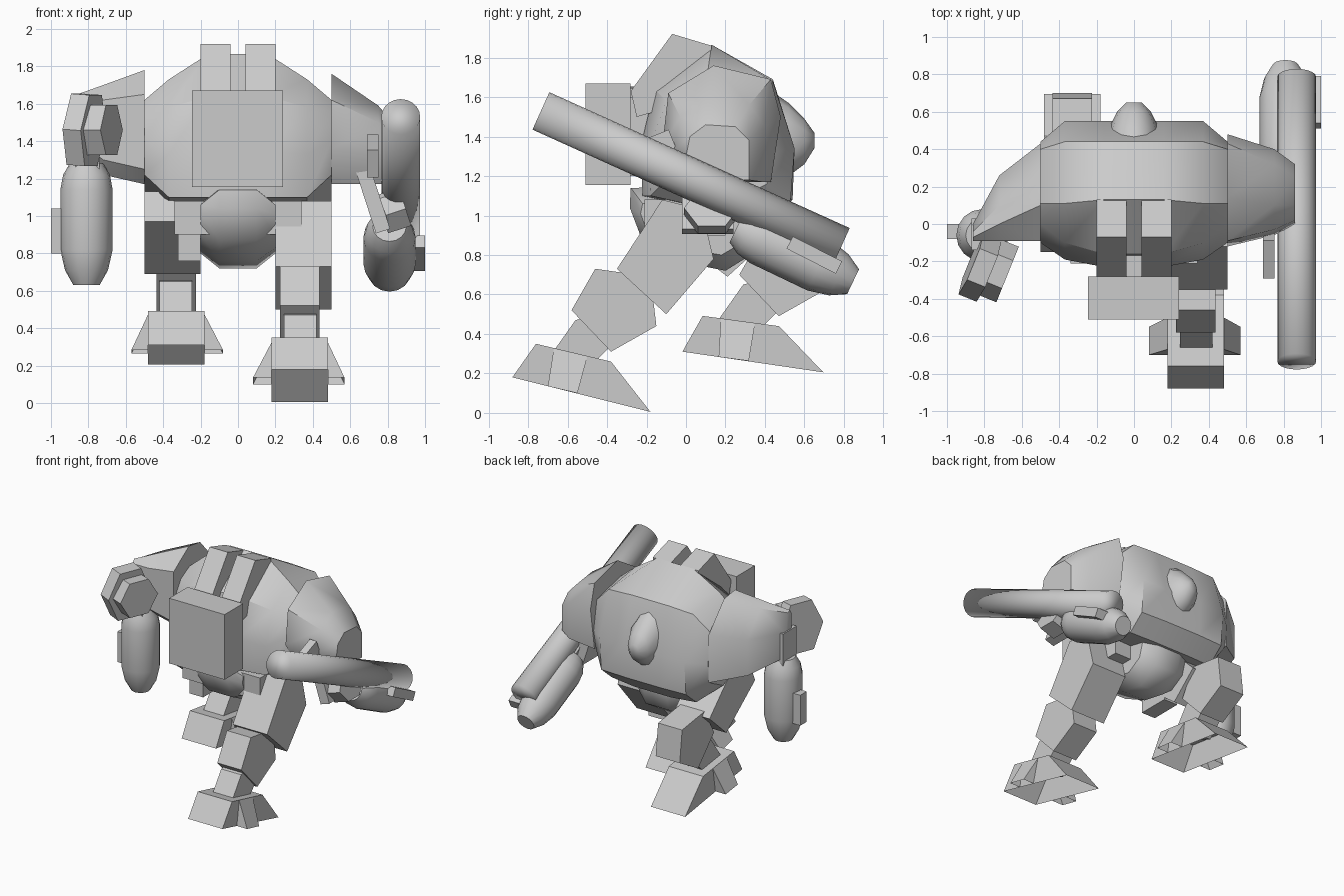
import bpy, bmesh, math
from mathutils import Matrix, Vector

cube = bpy.data.objects.get("Cube")
if cube:
    bpy.data.objects.remove(cube, do_unlink=True)

GREY = (0.6, 0.6, 0.6, 1)
mat = bpy.data.materials.new("light_grey")
mat.use_nodes = True
mat.diffuse_color = GREY
mat.node_tree.nodes["Principled BSDF"].inputs["Base Color"].default_value = GREY


def finish(name, bm, matrix=None, angle=35):
    if matrix is not None:
        bm.transform(matrix)
    bmesh.ops.recalc_face_normals(bm, faces=bm.faces[:])
    mesh = bpy.data.meshes.new(name)
    bm.to_mesh(mesh)
    bm.free()
    mesh.materials.append(mat)
    ob = bpy.data.objects.new(name, mesh)
    bpy.context.collection.objects.link(ob)
    bpy.ops.object.select_all(action="DESELECT")
    ob.select_set(True)
    bpy.context.view_layer.objects.active = ob
    bpy.ops.object.shade_smooth_by_angle(angle=math.radians(angle))
    return ob


def loft(name, rings, matrix=None, angle=35):
    """Skin closed rings of 3D points and cap both ends."""
    bm = bmesh.new()
    loops = [[bm.verts.new(p) for p in ring] for ring in rings]
    n = len(loops[0])
    for a, b in zip(loops, loops[1:]):
        for i in range(n):
            bm.faces.new((a[i], a[(i + 1) % n], b[(i + 1) % n], b[i]))
    bm.faces.new(loops[0])
    bm.faces.new(loops[-1])
    return finish(name, bm, matrix, angle)


def section(x, profile):
    return [(x, y, z) for y, z in profile]


def prism(name, profile, x0, x1, matrix=None):
    return loft(name, [section(x0, profile), section(x1, profile)], matrix, 20)


def box(name, lo, hi, matrix=None):
    return prism(name, [(lo[1], lo[2]), (hi[1], lo[2]), (hi[1], hi[2]), (lo[1], hi[2])],
                 lo[0], hi[0], matrix)


def turned(name, profile, start, direction, sides=16, angle=40):
    """Lathe (distance, radius) pairs along a direction."""
    rot = Vector(direction).to_track_quat("Z", "X").to_matrix().to_4x4()
    rings = [[(r * math.cos(t * math.tau / sides), r * math.sin(t * math.tau / sides), d)
              for t in range(sides)] for d, r in profile]
    return loft(name, rings, Matrix.Translation(start) @ rot, angle)


def place(x, y, z, rx=0, ry=0, rz=0):
    m = Matrix.Translation((x, y, z))
    for a, axis in ((rz, "Z"), (ry, "Y"), (rx, "X")):
        m = m @ Matrix.Rotation(math.radians(a), 4, axis)
    return m


# Torso hull, from flank to flank
flank = [(-.06, 1.22), (-.1, 1.4), (0, 1.56), (.11, 1.62), (.4, 1.55), (.44, 1.32), (.41, 1.16), (.25, 1.08)]
shoulder_line = [(-.18, 1.1), (-.19, 1.33), (-.1, 1.58), (.11, 1.73), (.44, 1.68), (.55, 1.34), (.53, 1.08), (.4, .97)]
middle = [(-.22, 1.1), (-.23, 1.35), (-.16, 1.64), (.13, 1.865), (.44, 1.69), (.55, 1.34), (.54, 1.08), (.42, .96)]
loft("torso", [section(-.5, flank), section(-.37, shoulder_line), section(-.16, middle),
               section(.16, middle), section(.37, shoulder_line), section(.5, flank)], angle=35)

# Tapered dome on the back: depth, half width, bottom, top
dome = []
for y, w, z0, z1 in ((.42, .14, 1.17, 1.64), (.52, .13, 1.2, 1.57), (.6, .09, 1.26, 1.49), (.65, .04, 1.34, 1.42)):
    dome.append([(w * math.cos(t * math.tau / 12), y, (z0 + z1) / 2 + (z1 - z0) / 2 * math.sin(t * math.tau / 12))
                 for t in range(12)])
loft("back_dome", dome, angle=50)

# Rounded belly with a flat sloping nose
belly_mid = [(-.28, 1.14), (-.285, 1.04), (-.22, .87), (0, .76), (.2, .72), (.36, .82), (.4, 1.0), (.35, 1.15)]
belly_side = [(-.22, 1.06), (-.23, 1.01), (-.19, .9), (0, .83), (.18, .8), (.3, .87), (.34, 1.0), (.3, 1.1)]
loft("belly", [section(-.2, belly_side), section(-.1, belly_mid),
               section(.1, belly_mid), section(.2, belly_side)], angle=50)

# Front launcher box and the two roof blocks
box("launcher_box", (-.245, -.51, 1.155), (.24, -.28, 1.67))
box("launcher_mount", (-.15, -.3, 1.2), (.15, -.15, 1.6))
for side, x in (("right", -.2), ("left", .04)):
    prism(side + "_roof_block", [(-.28, 1.63), (-.07, 1.92), (.13, 1.86), (.12, 1.6), (-.25, 1.5)], x, x + .16)

# Hip crossbar
box("hip_crossbar", (-.34, -.21, .9), (.34, .2, 1.08))
box("hip_block", (-.32, -.15, .76), (-.2, .1, .9))

# Shoulders, from the torso outwards
loft("left_shoulder", [
    section(.5, [(-.12, 1.35), (-.09, 1.62), (.14, 1.76), (.43, 1.69), (.48, 1.5), (.43, 1.17), (0, 1.17)]),
    section(.75, [(-.06, 1.33), (-.03, 1.5), (.1, 1.59), (.32, 1.56), (.4, 1.45), (.39, 1.17), (.02, 1.17)]),
    section(.86, [(0, 1.3), (.02, 1.4), (.1, 1.46), (.25, 1.45), (.32, 1.38), (.32, 1.18), (.05, 1.18)])], angle=40)
loft("right_shoulder", [
    section(-.5, [(-.09, 1.25), (-.09, 1.65), (.1, 1.78), (.24, 1.76), (.43, 1.55), (.43, 1.17), (0, 1.17)]),
    section(-.72, [(-.09, 1.3), (-.09, 1.62), (0, 1.7), (.1, 1.69), (.26, 1.5), (.26, 1.22), (0, 1.22)]),
    section(-.86, [(-.09, 1.4), (-.09, 1.62), (-.07, 1.65), (-.04, 1.64), (0, 1.5), (0, 1.3), (-.04, 1.3)])], angle=40)


# Elbows: a six-sided hub with a block beside it
def hexagon(r, h):
    return [(r * math.cos(i * math.pi / 3), h * math.sin(i * math.pi / 3)) for i in range(6)]


prism("right_elbow_hub", hexagon(.16, .155), -.06, .08, place(-.75, -.24, 1.46, rz=-22))
prism("right_elbow_block", hexagon(.18, .22), -.055, .05, place(-.82, -.23, 1.46, rz=-22, ry=4))
box("right_elbow_link", (-.87, -.14, 1.22), (-.74, .03, 1.5))
prism("left_elbow_hub", hexagon(.14, .11), -.07, .06, place(.84, .13, 1.02, ry=-18))
box("left_elbow_block", (-.04, -.13, -.18), (.04, .13, .18), place(.72, .11, 1.09, ry=-18))
box("left_elbow_link", (-.06, -.08, -.08), (.06, .08, .08), place(.78, .14, 1.04, ry=-18))

# Forearms, each with a plate on the outer side
FOREARM = [(0, .09), (.06, .125), (.14, .14), (.46, .14), (.57, .115), (.65, .07)]
turned("right_forearm", FOREARM, (-.81, -.06, 1.28), (0, 0, -1))
box("right_forearm_plate", (-1.0, -.08, .8), (-.9, 0, 1.04))
turned("left_forearm", FOREARM, (.81, .26, .945), (0, .9, -.43))
box("left_forearm_plate", (-.05, -.14, -.035), (.05, .14, .035), place(.95, .65, .8, rx=-27))

# Long cannon and its sight fin
turned("cannon", [(0, .104), (1.67, .104)], (.87, -.735, 1.53), (0, 1.525, -.69), 20, 100)
box("sight_fin", (.69, -.11, -.08), (.75, .11, .08), place(0, -.16, 1.32, rx=22))


# Legs, drawn for the left side and moved for the right
def foot_shell(name, matrix):
    """Hollow foot, open underneath, with a flared skirt on each side."""
    bm = bmesh.new()
    profile = [(-.88, .18), (-.76, .35), (-.38, .26), (-.18, .005)]
    inner, outer = [[bm.verts.new(p) for p in section(x, profile)] for x in (.18, .48)]
    for i in range(3):
        bm.faces.new((inner[i], inner[i + 1], outer[i + 1], outer[i]))
    for wall, x, flare in ((inner, .18, .08), (outer, .48, .57)):
        bm.faces.new(wall)
        front, back = [[bm.verts.new(p) for p in ((x, ty, tz), (flare, by, bz), (x, by, bz))]
                       for ty, tz, by, bz in ((-.67, .325, -.7, .135), (-.5, .285, -.55, .1))]
        bm.faces.new(front)
        bm.faces.new(back)
        bm.faces.new((front[0], back[0], back[1], front[1]))
    finish(name, bm, matrix, 20)


prism("left_thigh", [(-.12, 1.08), (-.35, .73), (-.1, .5), (.14, .78), (.08, 1.03)], .2, .5)
prism("right_thigh", [(-.15, .97), (-.08, 1.13), (.2, 1.1), (.42, .88), (.21, .69)], -.5, -.2)

mirror = Matrix.Diagonal((-1, 1, 1, 1))
stride = Matrix.Translation((0, .85, .18)) @ mirror
foot_turn = place(0, .33, .345, rx=5.7) @ place(0, .53, -.18) @ mirror
for side, leg, foot in (("left", Matrix(), Matrix()), ("right", stride, foot_turn)):
    prism(side + "_shin", [(-.46, .73), (-.18, .69), (-.15, .44), (-.38, .31), (-.58, .52)], .225, .435, leg)
    prism(side + "_ankle", [(-.56, .47), (-.68, .3), (-.5, .22), (-.38, .34), (-.45, .5)], .245, .42, leg)
    foot_shell(side + "_foot", foot)
